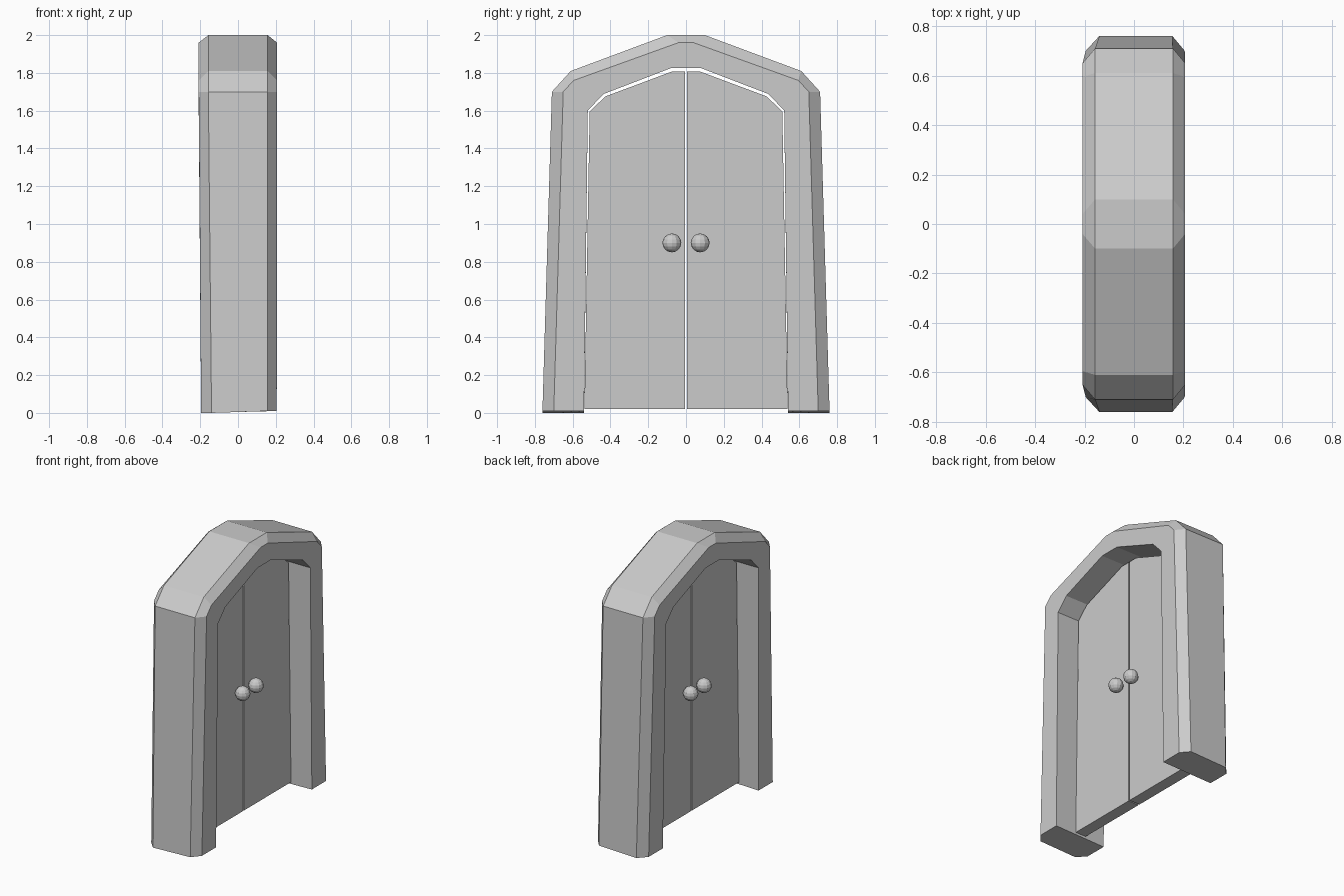
import bpy, bmesh

if "Cube" in bpy.data.objects:
    bpy.data.objects.remove(bpy.data.objects["Cube"])

# Half profiles (y, z) of the arch, from foot to crown
OUTER = [(0.76, 0.01), (0.71, 1.70), (0.61, 1.81), (0.10, 2.00)]
FACE = [(0.70, 0.01), (0.65, 1.70), (0.595, 1.76), (0.04, 1.96)]
INNER = [(0.54, 0.01), (0.52, 1.60), (0.437, 1.688), (0.075, 1.827)]
DOOR = [(0.005, 0.02), (0.538, 0.02), (0.510, 1.595), (0.428, 1.675), (0.072, 1.808), (0.005, 1.808)]


def finish(name, bm):
    bmesh.ops.recalc_face_normals(bm, faces=bm.faces)
    mesh = bpy.data.meshes.new(name)
    bm.to_mesh(mesh)
    bm.free()
    obj = bpy.data.objects.new(name, mesh)
    bpy.context.collection.objects.link(obj)
    return obj


def loft(name, rings):
    bm = bmesh.new()
    rows = [[bm.verts.new(p) for p in ring] for ring in rings]
    for a, b in zip(rows, rows[1:]):
        n = len(a)
        for i in range(n):
            bm.faces.new((a[i], a[(i + 1) % n], b[(i + 1) % n], b[i]))
    bm.faces.new(rows[0])
    bm.faces.new(rows[-1])
    return finish(name, bm)


# Door frame: chamfered cross-section swept around the arch
def station(i, side):
    back, front, back_in, front_in = (-0.195, 0.205, -0.14, 0.155) if i == 0 else (-0.208, 0.207, -0.157, 0.157)
    o, f, n = OUTER[i], FACE[i], INNER[i]
    ring = [(back_in, o), (front_in, o), (front, f), (front, n), (back, n), (back, f)]
    # the feet tilt slightly towards -x
    return [(x, side * p[0], p[1] - (0.01 if i == 0 and x < 0 else 0)) for x, p in ring]


loft("door_frame", [station(i, -1) for i in range(4)] + [station(i, 1) for i in reversed(range(4))])

# Door leaves with a knob on each face
for side, label in ((-1, "left"), (1, "right")):
    loft(f"door_leaf_{label}", [[(x, side * y, z) for y, z in DOOR] for x in (-0.042, 0.042)])
    for x, face in ((-0.09, "back"), (0.09, "front")):
        bm = bmesh.new()
        bmesh.ops.create_uvsphere(bm, u_segments=12, v_segments=8, radius=0.05)
        knob = finish(f"knob_{label}_{face}", bm)
        knob.location = (x, side * 0.075, 0.9)
